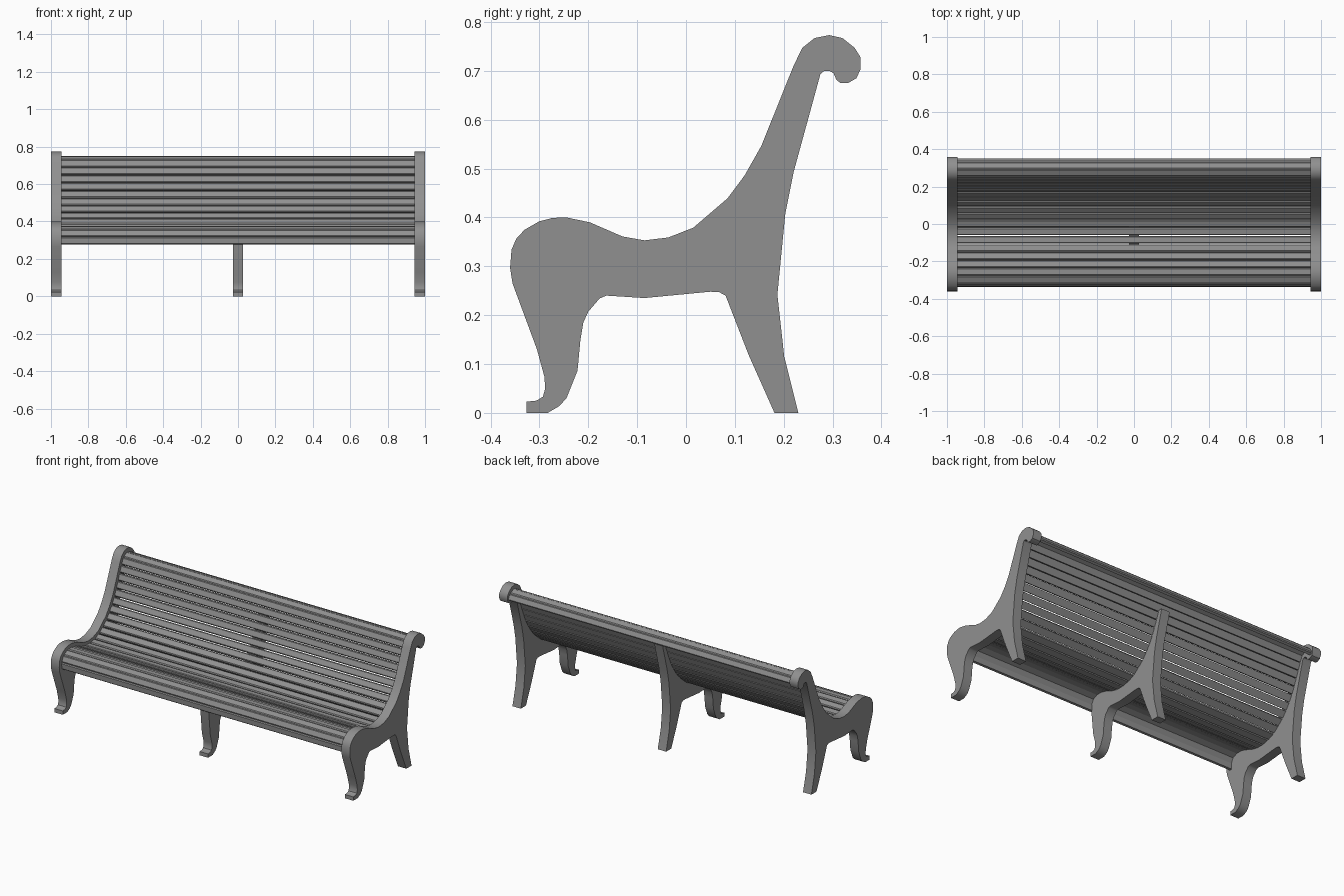
import bpy
import bmesh
import math
from mathutils import Vector

default_cube = bpy.data.objects.get("Cube")
if default_cube:
    bpy.data.objects.remove(default_cube, do_unlink=True)

grey = bpy.data.materials.new("mid grey")
grey.use_nodes = True
colour = (0.28, 0.28, 0.28, 1)
grey.diffuse_color = colour
grey.node_tree.nodes["Principled BSDF"].inputs["Base Color"].default_value = colour


def extrude_profile(name, outline, x_start, x_end, smooth_angle):
    """Closed (y, z) outline swept along x into a solid."""
    bm = bmesh.new()
    face = bm.faces.new([bm.verts.new((x_start, y, z)) for y, z in outline])
    swept = bmesh.ops.extrude_face_region(bm, geom=[face])["geom"]
    moved = [item for item in swept if isinstance(item, bmesh.types.BMVert)]
    bmesh.ops.translate(bm, verts=moved, vec=(x_end - x_start, 0, 0))
    bmesh.ops.recalc_face_normals(bm, faces=bm.faces[:])
    mesh = bpy.data.meshes.new(name)
    bm.to_mesh(mesh)
    bm.free()
    mesh.materials.append(grey)
    part = bpy.data.objects.new(name, mesh)
    bpy.context.collection.objects.link(part)
    bpy.ops.object.select_all(action="DESELECT")
    part.select_set(True)
    bpy.context.view_layer.objects.active = part
    bpy.ops.object.shade_smooth_by_angle(angle=math.radians(smooth_angle))
    return part


def inset_path(points, distance):
    """Shift an open path to its right-hand side."""
    shifted = []
    for i, point in enumerate(points):
        before = Vector(points[max(i - 1, 0)])
        after = Vector(points[min(i + 1, len(points) - 1)])
        along = (after - before).normalized()
        shifted.append(Vector(point) + Vector((along.y, -along.x)) * distance)
    return shifted


def point_on_path(points, distance):
    """Point at a given length along a path."""
    for start, end in zip(points, points[1:]):
        length = (end - start).length
        if distance <= length:
            return start.lerp(end, distance / length)
        distance -= length
    return points[-1].copy()


# Frame outline in runs: front foot, seat and back edge, curl, rear leg, underside
front_foot = [(-.326, 0), (-.326, .023), (-.306, .025), (-.293, .033),
              (-.288, .05), (-.29, .075), (-.305, .13)]
top_edge = [(-.355, .265), (-.36, .297), (-.357, .334), (-.347, .357),
            (-.33, .375), (-.3, .392), (-.273, .399), (-.245, .4),
            (-.197, .39), (-.13, .361), (-.085, .353), (-.036, .359),
            (.015, .379), (.085, .439), (.12, .486), (.154, .546),
            (.22, .71), (.238, .747), (.263, .767), (.293, .773), (.32, .767)]
curl = [(.345, .747), (.357, .728), (.357, .703), (.349, .685), (.332, .675),
        (.316, .675), (.308, .681), (.302, .695), (.293, .7), (.283, .7),
        (.275, .693)]
rear_leg = [(.22, .492), (.203, .406), (.187, .242), (.201, .115), (.23, 0),
            (.181, 0), (.128, .119), (.081, .24)]
underside = [(.068, .247), (.05, .248), (-.085, .235), (-.163, .24),
             (-.177, .234), (-.2, .207), (-.21, .185), (-.216, .15),
             (-.222, .086), (-.244, .031), (-.259, .014), (-.283, 0)]

# End frames
frame_outline = front_foot + top_edge + curl + rear_leg + underside
frame_width = .056
for name, side in (("left_frame", 1), ("right_frame", -1)):
    extrude_profile(name, frame_outline, side, side * (1 - frame_width), 35)

# Middle support, tucked under the slats and cut off below the curl
support_edge = [p for p in inset_path(top_edge, .036) if p.y < .64]
support_top = [(.233, .65), (.263, .65)]
extrude_profile("middle_support",
                front_foot + support_edge + support_top + rear_leg + underside,
                -frame_width / 2, frame_width / 2, 35)

# Slats laid along the seat, back and curl
slat_path = inset_path(top_edge, .021) + [Vector((.345, .73)), Vector((.353, .70))]
slat_path[0].y = .275
path_length = sum((b - a).length for a, b in zip(slat_path, slat_path[1:]))
slat_count = round(path_length / .044)
pitch = path_length / slat_count
gap, thickness, chamfer = .004, .02, .005
for i in range(slat_count):
    start = point_on_path(slat_path, i * pitch)
    end = point_on_path(slat_path, (i + 1) * pitch)
    along = (end - start).normalized()
    inward = Vector((along.y, -along.x))
    half = ((end - start).length - gap) / 2
    section = [(-half, chamfer), (-half + chamfer, 0), (half - chamfer, 0),
               (half, chamfer), (half, thickness), (-half, thickness)]
    outline = [(start + end) / 2 + along * s + inward * depth for s, depth in section]
    reach = 1 - frame_width + .004
    extrude_profile(f"slat_{i + 1}", outline, -reach, reach, 20)
